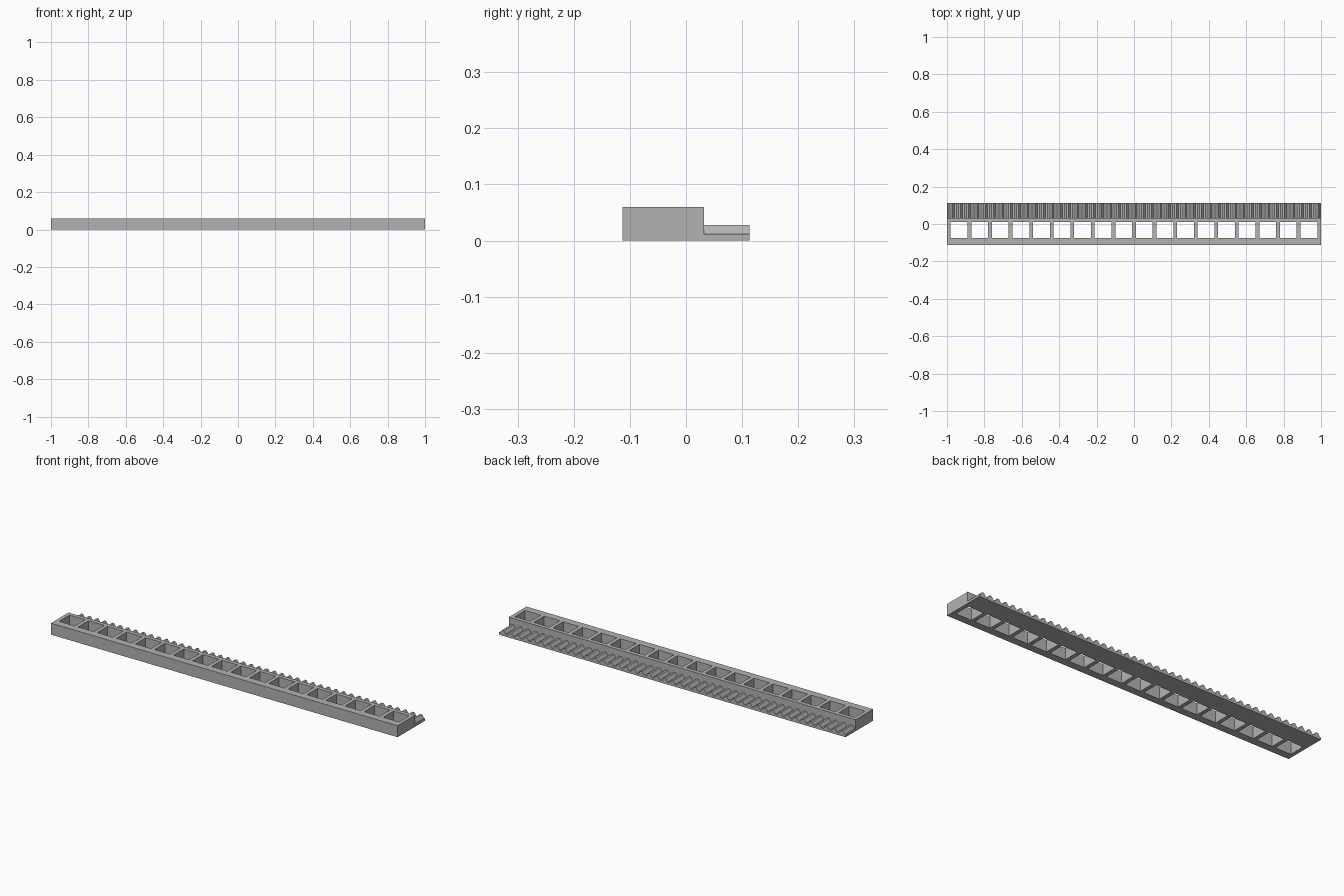
import bpy
import bmesh

if "Cube" in bpy.data.objects:
    bpy.data.objects.remove(bpy.data.objects["Cube"])

grey = bpy.data.materials.new("plain grey")
grey.use_nodes = True
colour = (0.45, 0.45, 0.45, 1)
grey.diffuse_color = colour
grey.node_tree.nodes["Principled BSDF"].inputs["Base Color"].default_value = colour

HOLES, HOLE_W, MARGIN = 18, 0.09, 0.02
FRONT, HOLE_FRONT, HOLE_BACK, STEP, BACK = -0.113, -0.074, 0.011, 0.032, 0.113
HEIGHT, TOOTH_TOP, TOOTH_ROOT = 0.06, 0.028, 0.012
TEETH = 45


def finish(name, bm):
    bmesh.ops.recalc_face_normals(bm, faces=bm.faces)
    mesh = bpy.data.meshes.new(name)
    bm.to_mesh(mesh)
    bm.free()
    mesh.materials.append(grey)
    obj = bpy.data.objects.new(name, mesh)
    bpy.context.collection.objects.link(obj)
    return obj


# Rail body: a flat grid with the openings left out, extruded upward
pitch = (2 - 2 * MARGIN - HOLE_W) / (HOLES - 1)
xs = [-1]
for i in range(HOLES):
    left = -1 + MARGIN + i * pitch
    xs += [left, left + HOLE_W]
xs.append(1)
ys = [FRONT, HOLE_FRONT, HOLE_BACK, STEP]

bm = bmesh.new()
grid = [[bm.verts.new((x, y, 0)) for x in xs] for y in ys]
for j in range(len(ys) - 1):
    for i in range(len(xs) - 1):
        if j == 1 and i % 2 == 1:
            continue
        bm.faces.new((grid[j][i], grid[j][i + 1], grid[j + 1][i + 1], grid[j + 1][i]))
ext = bmesh.ops.extrude_face_region(bm, geom=bm.faces[:], use_keep_orig=True)
top = [g for g in ext["geom"] if isinstance(g, bmesh.types.BMVert)]
bmesh.ops.translate(bm, verts=top, vec=(0, 0, HEIGHT))
finish("perforated_rail", bm)

# Toothed ledge: a repeated trapezoid tooth profile swept along the depth
step = 2 / TEETH
tooth = ((0, TOOTH_ROOT), (0.12, TOOTH_ROOT), (0.38, TOOTH_TOP),
         (0.62, TOOTH_TOP), (0.88, TOOTH_ROOT))
line = [(-1 + (i + u) * step, z) for i in range(TEETH) for u, z in tooth]
line.append((1, TOOTH_ROOT))

bm = bmesh.new()
rows = [[[bm.verts.new((x, y, h)) for x, h in ((x, 0), (x, z))] for x, z in line]
        for y in (STEP, BACK)]
near, far = rows
for i in range(len(line) - 1):
    a, b, c, d = near[i], near[i + 1], far[i + 1], far[i]
    bm.faces.new((a[1], b[1], c[1], d[1]))
    bm.faces.new((a[0], d[0], c[0], b[0]))
    bm.faces.new((d[0], d[1], c[1], c[0]))
for k in (0, -1):
    bm.faces.new((near[k][0], near[k][1], far[k][1], far[k][0]))
finish("toothed_ledge", bm)
